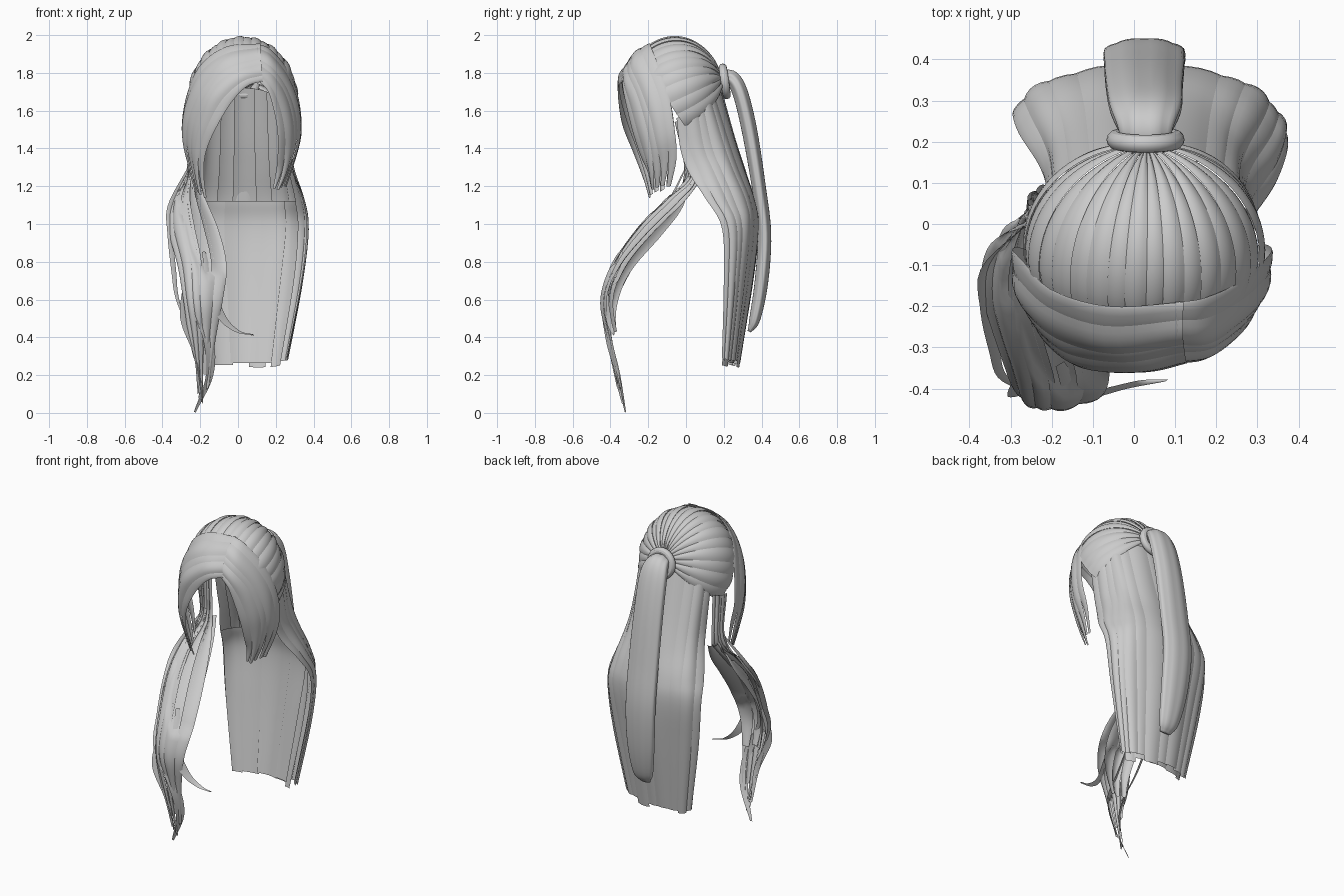
import bpy, bmesh, math, random
from mathutils import Vector

random.seed(4)
AXIS = Vector((0.025, 0.0, 0))


def spline(pts, t):
    """Catmull-Rom point at t in 0..1 through vectors of any size."""
    n = len(pts) - 1
    f = min(max(t, 0), 1) * n
    i = min(int(f), n - 1)
    f -= i
    b, c = pts[i], pts[i + 1]
    a = pts[i - 1] if i > 0 else b * 2 - c
    d = pts[i + 2] if i + 2 <= n else c * 2 - b
    return 0.5 * (2 * b + (c - a) * f + (2 * a - 5 * b + 4 * c - d) * f * f
                  + (3 * b - a - 3 * c + d) * f ** 3)


def make(name, grids, closed=False):
    """Object from grids of points (rows of equal length)."""
    bm = bmesh.new()
    for g in grids:
        rows = [[bm.verts.new(p) for p in r] for r in g]
        m = len(rows[0])
        for r, s in zip(rows, rows[1:]):
            for j in range(m if closed else m - 1):
                k = (j + 1) % m
                bm.faces.new((r[j], r[k], s[k], s[j]))
        if closed:
            bm.faces.new(rows[0])
            bm.faces.new(rows[-1])
    bmesh.ops.recalc_face_normals(bm, faces=bm.faces)
    me = bpy.data.meshes.new(name)
    bm.to_mesh(me)
    bm.free()
    ob = bpy.data.objects.new(name, me)
    bpy.context.collection.objects.link(ob)
    for p in me.polygons:
        p.use_smooth = True
    return ob


def sheet(name, rails, strips, bulge=0.01, overlap=0.12, ragged=0.0, taper=0.0, seg=28):
    """Surface through the rails, cut into overlapping convex hair strips."""
    rails = [[Vector(p) for p in r] for r in rails]

    def at(u, v):
        return spline([spline(r, v) for r in rails], u)

    grids = []
    for k in range(strips):
        end = 1 - random.random() * ragged
        lift = 0.005 * (k % 2)
        g = []
        for i in range(seg + 1):
            v = end * i / seg
            w = (0.5 + overlap) * (1 - taper * (i / seg) ** 4)
            row = []
            for j in range(6):
                s = j / 5 * 2 - 1
                u = min(max((k + 0.5 + s * w) / strips, 0), 1)
                p = at(u, v)
                du = at(min(u + .02, 1), v) - at(max(u - .02, 0), v)
                dv = at(u, min(v + .02, 1)) - at(u, max(v - .02, 0))
                nrm = du.cross(dv).normalized()
                out = p - AXIS - Vector((0, 0, 1.5))
                if nrm.dot(out) < 0:
                    nrm = -nrm
                row.append(p + nrm * (bulge * (1 - s * s) + lift))
            g.append(row)
        grids.append(g)
    return make(name, grids)


def strand(name, pts, width):
    """Thin tapered loose ribbon."""
    pts = [Vector(p) for p in pts]
    g = []
    for i in range(25):
        t = i / 24
        w = width * (0.15 + math.sin(math.pi * (0.12 + 0.86 * t)))
        p = spline(pts, t)
        g.append([p + Vector((s * w * .8, s * w * .5, (1 - abs(s)) * .006)) for s in (-1, 0, 1)])
    return make(name, [g])


def mirror(rail):
    return [(0.05 - x, y, z) for x, y, z in rail]


# Scalp cap: strands fanning from the tie over an ellipsoid to the hairline
C, R = Vector((0.025, -0.06, 1.655)), Vector((0.285, 0.262, 0.33))
tie_dir = Vector((0.02, 0.93, 0.34)).normalized()
cap = []
for i in range(25):
    a = math.radians(-115 + 230 * i / 24)
    h = Vector((math.sin(a), -0.9 * math.cos(a * .9), math.cos(a))).normalized()
    rail = []
    for j in range(9):
        d = tie_dir.slerp(h, 0.04 + 0.96 * j / 8)
        rail.append(C + Vector(x * y for x, y in zip(d, R)))
    cap.append(rail)
sheet("scalp_cap", cap, 20, 0.006, 0.06)

# Long back hair: three rails on one side, a centre rail, two mirrored ones
back = [
    [(.275, -.05, 1.56), (.27, -.03, 1.4), (.285, .01, 1.28), (.345, .1, 1.14),
     (.372, .19, .98), (.34, .2, .7), (.255, .19, .28)],
    [(.265, .06, 1.62), (.265, .1, 1.4), (.285, .15, 1.28), (.33, .22, 1.12),
     (.345, .27, .98), (.32, .26, .7), (.24, .22, .25)],
    [(.2, .13, 1.68), (.21, .21, 1.42), (.22, .26, 1.28), (.24, .325, 1.12),
     (.25, .345, .98), (.22, .315, .7), (.17, .255, .24)],
    [(.025, .18, 1.72), (.025, .255, 1.45), (.025, .31, 1.28), (.025, .36, 1.12),
     (.025, .38, .98), (.025, .35, .7), (.025, .275, .24)],
]
back += [mirror(back[2]), mirror(back[1])]
sheet("back_hair", back, 11, 0.007, 0.12, 0.015)
# Inner layer under the back hair
inner = [[(.025 + (x - .025) * .92, y - .03, z) for x, y, z in r[3:]] for r in back[1:]]
sheet("back_hair_inner", inner, 5, 0.006, 0.05, 0.02)

# Swept fringe, one half each side of the parting, meeting on it
sheet("fringe_left", [
    [(.12, -.19, 1.955), (-.06, -.2, 1.94), (-.2, -.16, 1.84), (-.27, -.09, 1.68),
     (-.295, -.06, 1.5), (-.265, -.06, 1.35), (-.23, -.08, 1.18)],
    [(.12, -.27, 1.9), (-.06, -.29, 1.855), (-.19, -.25, 1.75), (-.265, -.19, 1.6),
     (-.28, -.15, 1.45), (-.25, -.13, 1.3), (-.21, -.13, 1.15)],
    [(.125, -.32, 1.82), (0, -.345, 1.785), (-.13, -.335, 1.68), (-.2, -.29, 1.54),
     (-.23, -.24, 1.4), (-.22, -.2, 1.27), (-.19, -.17, 1.12)],
    [(.13, -.335, 1.755), (.05, -.355, 1.73), (-.03, -.355, 1.65), (-.11, -.335, 1.52),
     (-.17, -.28, 1.38), (-.18, -.23, 1.25), (-.16, -.19, 1.12)],
], 5, 0.006, 0.2, 0.05, 0.5)
sheet("fringe_right", [
    [(.1, -.19, 1.955), (.17, -.18, 1.925), (.26, -.14, 1.82), (.315, -.09, 1.68),
     (.335, -.06, 1.5), (.305, -.05, 1.35), (.25, -.08, 1.18)],
    [(.1, -.27, 1.9), (.18, -.27, 1.85), (.26, -.22, 1.74), (.31, -.17, 1.6),
     (.315, -.14, 1.45), (.28, -.12, 1.32), (.23, -.13, 1.18)],
    [(.105, -.32, 1.82), (.18, -.31, 1.76), (.24, -.27, 1.66), (.275, -.23, 1.52),
     (.275, -.2, 1.4), (.25, -.18, 1.28), (.21, -.17, 1.18)],
    [(.11, -.335, 1.755), (.16, -.33, 1.7), (.19, -.31, 1.6), (.21, -.28, 1.48),
     (.21, -.24, 1.36), (.2, -.2, 1.27), (.18, -.18, 1.18)],
], 5, 0.006, 0.2, 0.05, 0.5)

# Lock falling forward over one shoulder, in two layers
lock = [
    [(-.24, -.06, 1.54), (-.26, -.01, 1.3), (-.35, -.05, 1.13), (-.37, -.16, .98),
     (-.32, -.33, .78), (-.29, -.4, .6), (-.26, -.4, .4), (-.2, -.36, .14)],
    [(-.25, .02, 1.56), (-.255, .03, 1.28), (-.28, -.1, 1.14), (-.27, -.24, 1.0),
     (-.23, -.38, .8), (-.22, -.445, .6), (-.2, -.41, .4), (-.19, -.33, .04)],
    [(-.24, .08, 1.58), (-.22, .06, 1.26), (-.17, -.03, 1.13), (-.1, -.2, .96),
     (-.06, -.35, .78), (-.08, -.42, .6), (-.12, -.39, .38), (-.16, -.33, .08)],
]
sheet("shoulder_lock", lock, 5, 0.008, 0.15, 0.1, 0.3, 36)
under = [[(-.2 + (x + .2) * .8, y + .035, z - .035 + .02 * k) for x, y, z in r[1:-1]]
         for k, r in enumerate(lock)]
sheet("shoulder_lock_under", under, 3, 0.01, 0.1, 0.12, 0.4)

# Loose strands around the lock
strand("loose_strand_tip", [(-.26, -.3, .85), (-.24, -.42, .6), (-.16, -.41, .4),
                            (-.15, -.36, .2), (-.23, -.32, .0)], .03)
strand("loose_strand_inner", [(-.18, -.34, .85), (-.14, -.42, .65), (-.08, -.41, .5),
                              (0, -.39, .43), (.08, -.38, .41)], .025)
strand("loose_strand_outer", [(-.26, 0, 1.3), (-.36, -.1, 1.1), (-.36, -.2, .95), (-.34, -.3, .75),
                              (-.32, -.37, .6), (-.25, -.41, .42)], .015)
strand("loose_strand_low", [(-.28, -.36, .7), (-.29, -.41, .5), (-.22, -.39, .3),
                            (-.21, -.35, .1)], .018)

# Ponytail: flattened ribbed tube following a path (x, y, z, half width, half depth)
path = [Vector(p) for p in [
    (.028, .18, 1.755, .05, .04), (.028, .235, 1.775, .07, .042), (.028, .285, 1.7, .09, .042),
    (.025, .335, 1.5, .096, .042), (.025, .385, 1.2, .1, .038), (.025, .415, .95, .1, .037),
    (.035, .4, .7, .092, .037), (.045, .365, .5, .068, .03), (.05, .335, .43, .035, .01)]]
rings = []
for i in range(49):
    t = i / 48
    p = spline(path, t)
    d = spline(path, min(t + .01, 1)) - spline(path, max(t - .01, 0))
    n = Vector((0, -d[2], d[1])).normalized()
    ring = []
    for j in range(40):
        a = math.tau * j / 40
        rib = 0.95 + 0.06 * abs(math.sin(4 * a))
        ring.append(Vector(p[:3]) + Vector((math.cos(a) * p[3] * rib, 0, 0)) + n * math.sin(a) * p[4] * rib)
    rings.append(ring)
make("ponytail", [rings], True)

# Hair tie
bpy.ops.mesh.primitive_torus_add(major_radius=.073, minor_radius=.022, major_segments=32, minor_segments=12,
                                 location=(.028, .205, 1.755), rotation=(math.radians(98), 0, 0))
bpy.context.object.name = "hair_tie"
bpy.ops.object.shade_smooth_by_angle()
